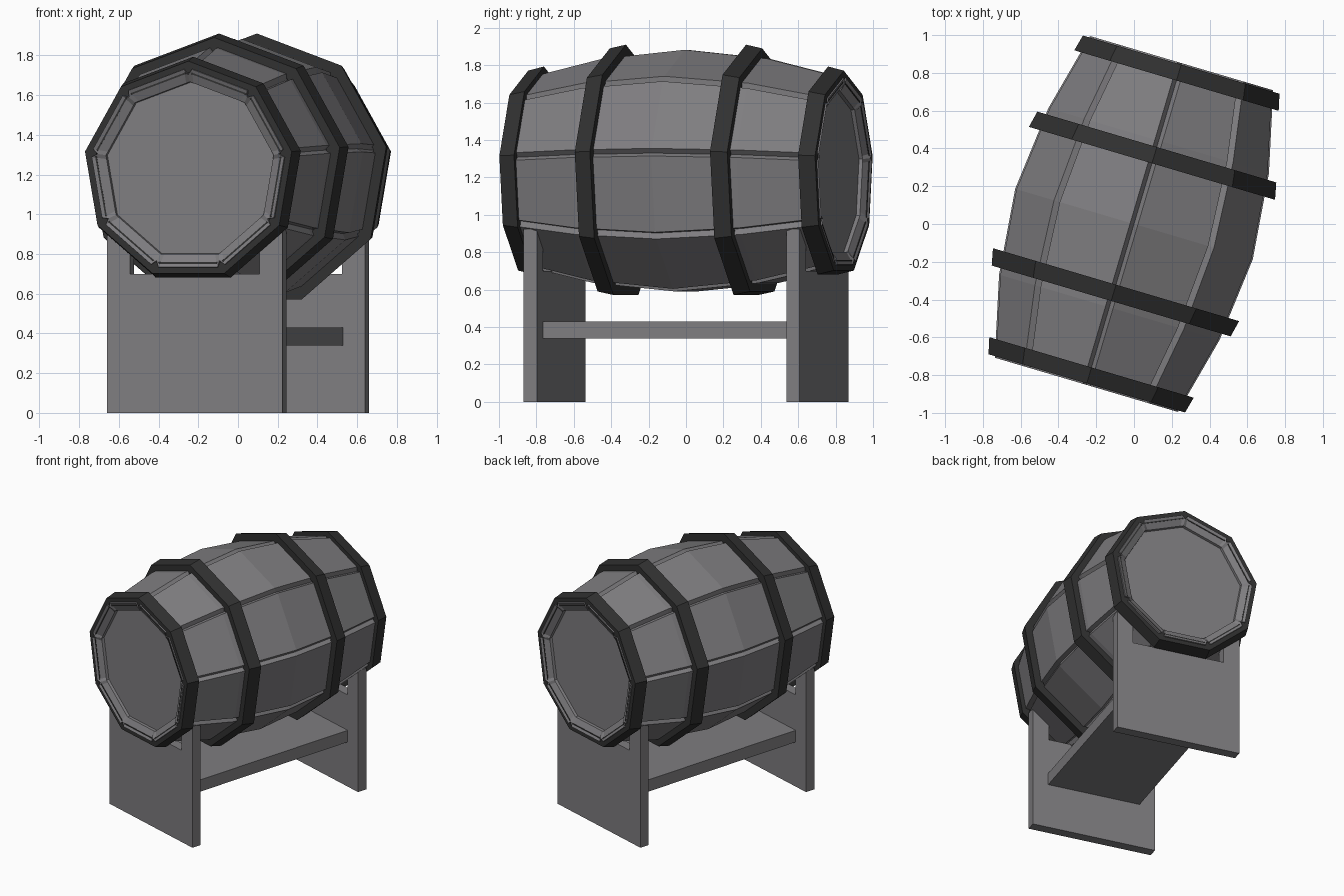
import bpy, bmesh, math
from mathutils import Vector

if "Cube" in bpy.data.objects:
    bpy.data.objects.remove(bpy.data.objects["Cube"])

TURN = math.radians(-16.5)   # whole model is turned about z
SIDES = 9
CENTRE_Z = 1.22


def material(name, rgb):
    m = bpy.data.materials.new(name)
    m.diffuse_color = (*rgb, 1)
    m.use_nodes = True
    m.node_tree.nodes["Principled BSDF"].inputs["Base Color"].default_value = m.diffuse_color
    return m


grey = material("grey wood", (0.21, 0.205, 0.215))
dark = material("dark iron", (0.03, 0.03, 0.03))


def finish(bm, name, mat, z=0.0):
    bmesh.ops.recalc_face_normals(bm, faces=bm.faces)
    mesh = bpy.data.meshes.new(name)
    bm.to_mesh(mesh)
    bm.free()
    mesh.materials.append(mat)
    ob = bpy.data.objects.new(name, mesh)
    ob.location.z = z
    ob.rotation_euler.z = TURN
    bpy.context.collection.objects.link(ob)
    return ob


def corner(r, k):
    a = math.radians(90 + k * 360 / SIDES)
    return Vector((r * math.cos(a), 0, r * math.sin(a)))


def plain_ring(r, y):
    return [corner(r, k) + Vector((0, y, 0)) for k in range(SIDES)]


def stave_ring(r, y, gap, depth):
    """Nine flat staves with a V groove at each corner."""
    pts = []
    for k in range(SIDES):
        c = corner(r, k)
        before = c + (corner(r, k - 1) - c).normalized() * gap
        after = c + (corner(r, k + 1) - c).normalized() * gap
        pts += [p + Vector((0, y, 0)) for p in (before, c * (1 - depth / r), after)]
    return pts


def loft(rings, name, mat, closed=False):
    bm = bmesh.new()
    loops = [[bm.verts.new(p) for p in ring] for ring in rings]
    pairs = list(zip(loops, loops[1:]))
    if closed:
        pairs.append((loops[-1], loops[0]))
    n = len(loops[0])
    for a, b in pairs:
        for i in range(n):
            j = (i + 1) % n
            bm.faces.new((a[i], a[j], b[j], b[i]))
    if not closed:
        bm.faces.new(loops[0])
        bm.faces.new(loops[-1])
    return finish(bm, name, mat, CENTRE_Z)


# Barrel body: recessed head, chamfered rim, bulging staves (radius, y, gap, groove depth)
half = [(0.445, 0.835, 0.02, 0.0), (0.447, 0.855, 0.02, 0.0),
        (0.517, 0.888, 0.022, 0.035), (0.622, 0.46, 0.022, 0.035)]
profile = [(r, -y, g, d) for r, y, g, d in half]
profile += [(0.67, 0.0, 0.022, 0.035)]
profile += half[::-1]
loft([stave_ring(*p) for p in profile], "barrel_body", grey)

# Iron hoops: outer end radius, inner end radius, axial range
for side, label in ((-1, "front"), (1, "back")):
    for kind, r_out, r_in, y_out, y_in, thick in (
            ("end", 0.551, 0.573, 0.880, 0.792, 0.06),
            ("middle", 0.670, 0.690, 0.425, 0.335, 0.07)):
        loft([plain_ring(r_out, side * y_out), plain_ring(r_in, side * y_in),
              plain_ring(r_in - thick, side * y_in),
              plain_ring(r_out - thick, side * y_out)],
             f"{label}_{kind}_hoop", dark, closed=True)

# Stand end boards with a notch that cradles the barrel
W, NOTCH, T, Y = 0.46, 0.34, 0.073, 0.732
outline = [(-W, 0), (W, 0), (W, 0.925), (NOTCH, 0.925), (NOTCH, 0.70),
           (-NOTCH, 0.70), (-NOTCH, 0.925), (-W, 0.925)]
for side, label in ((-1, "front"), (1, "back")):
    bm = bmesh.new()
    y0 = side * Y - T / 2
    face = bm.faces.new([bm.verts.new((x, y0, z)) for x, z in outline])
    new = bmesh.ops.extrude_face_region(bm, geom=[face])["geom"]
    bmesh.ops.translate(bm, vec=(0, T, 0),
                        verts=[v for v in new if isinstance(v, bmesh.types.BMVert)])
    finish(bm, f"{label}_stand_board", grey)

# Shelf joining the two boards
bm = bmesh.new()
bmesh.ops.create_cube(bm, size=1)
bmesh.ops.scale(bm, vec=(0.69, 2 * Y - T, 0.09), verts=bm.verts)
bmesh.ops.translate(bm, vec=(0, 0, 0.385), verts=bm.verts)
finish(bm, "stand_shelf", grey)
